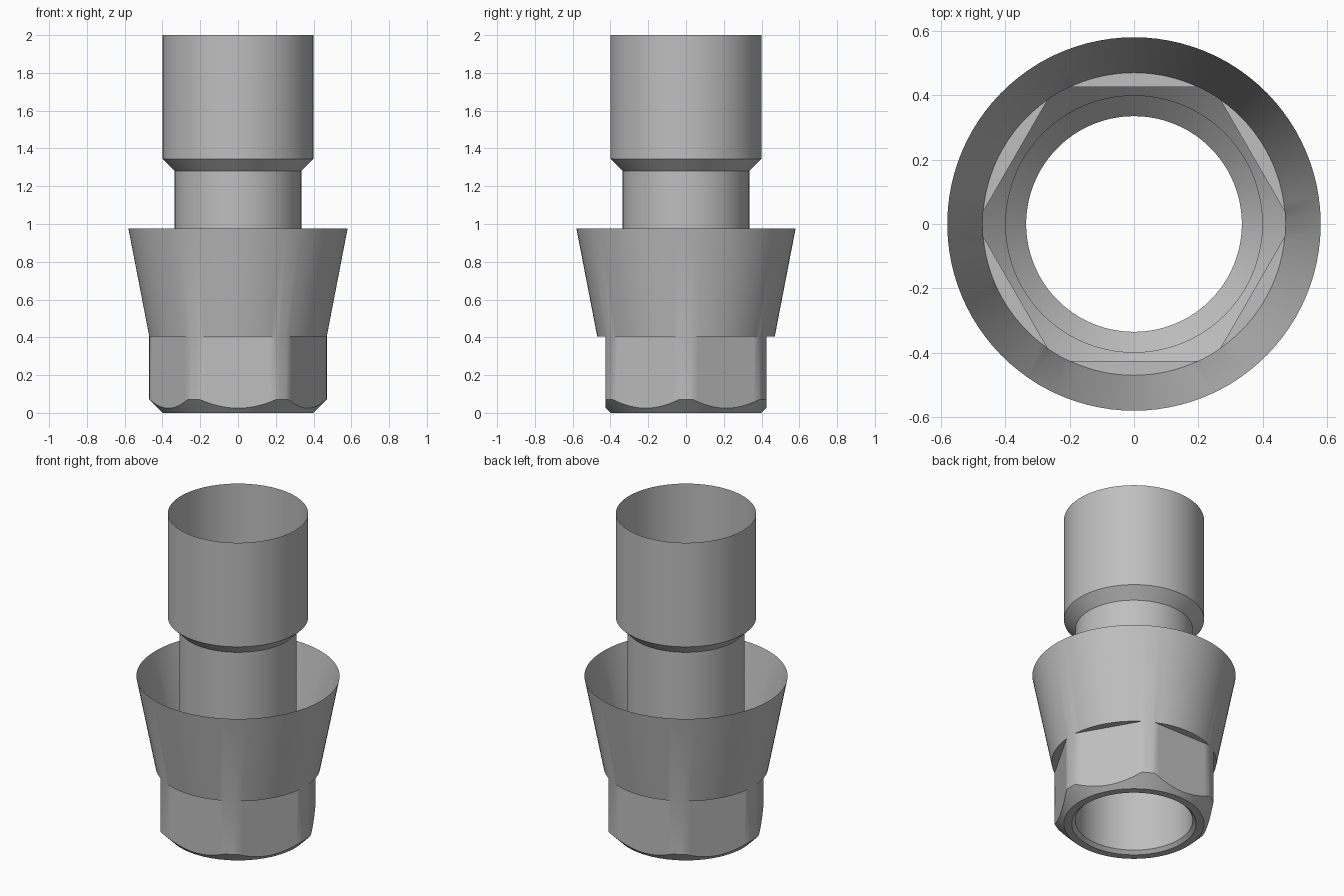
import bpy
import bmesh
from math import acos, cos, sin, radians

cube = bpy.data.objects.get("Cube")
if cube:
    bpy.data.objects.remove(cube, do_unlink=True)

metal = bpy.data.materials.new("grey_metal")
metal.use_nodes = True
GREY = (0.52, 0.52, 0.52, 1)
metal.diffuse_color = GREY
metal.node_tree.nodes["Principled BSDF"].inputs["Base Color"].default_value = GREY

# Hexagon with corners rounded off by a circle
APOTHEM, CORNER = 0.425, 0.47
BORE, RIM = 0.335, 0.40
half_flat = acos(APOTHEM / CORNER)
half_side = radians(30)

# Angles shared by every ring: each flat, then its rounded corner
FLAT_STEPS, ARC_STEPS = 14, 4
samples = []   # (angle, hexagon radius)
for side in range(6):
    middle = half_side + side * 2 * half_side
    for i in range(FLAT_STEPS):
        a = half_flat * (2 * i / FLAT_STEPS - 1)
        samples.append((middle + a, APOTHEM / cos(a)))
    for i in range(ARC_STEPS):
        a = half_flat + 2 * (half_side - half_flat) * i / ARC_STEPS
        samples.append((middle + a, CORNER))


def circle(radius, z):
    return [(radius * cos(a), radius * sin(a), z) for a, _ in samples]


def hexagon(height):
    """Hexagonal ring; height gives z from the local radius."""
    return [(r * cos(a), r * sin(a), height(r)) for a, r in samples]


def loft(name, rings):
    """Join successive rings into one open thin shell."""
    bm = bmesh.new()
    loops = [[bm.verts.new(p) for p in ring] for ring in rings]
    n = len(samples)
    for low, high in zip(loops, loops[1:]):
        for i in range(n):
            j = (i + 1) % n
            bm.faces.new((low[i], low[j], high[j], high[i]))
    bmesh.ops.remove_doubles(bm, verts=bm.verts, dist=0.0001)
    mesh = bpy.data.meshes.new(name)
    bm.to_mesh(mesh)
    bm.free()
    mesh.materials.append(metal)
    obj = bpy.data.objects.new(name, mesh)
    bpy.context.collection.objects.link(obj)
    bpy.ops.object.select_all(action='DESELECT')
    obj.select_set(True)
    bpy.context.view_layer.objects.active = obj
    bpy.ops.object.shade_smooth_by_angle(angle=radians(30))
    return obj


# Inner tube with its wider upper sleeve
loft("tube_and_sleeve", [
    circle(BORE, 0.02),
    circle(BORE, 1.28),
    circle(RIM, 1.345),
    circle(RIM, 2.0),
])

# Bottom rim, chamfered hex nut, ledge and flared collar
loft("hex_nut_and_collar", [
    circle(BORE, 0.02),
    circle(0.355, 0),
    circle(RIM, 0),
    hexagon(lambda r: r - RIM),
    hexagon(lambda r: 0.405),
    circle(CORNER, 0.405),
    circle(0.58, 0.975),
])
